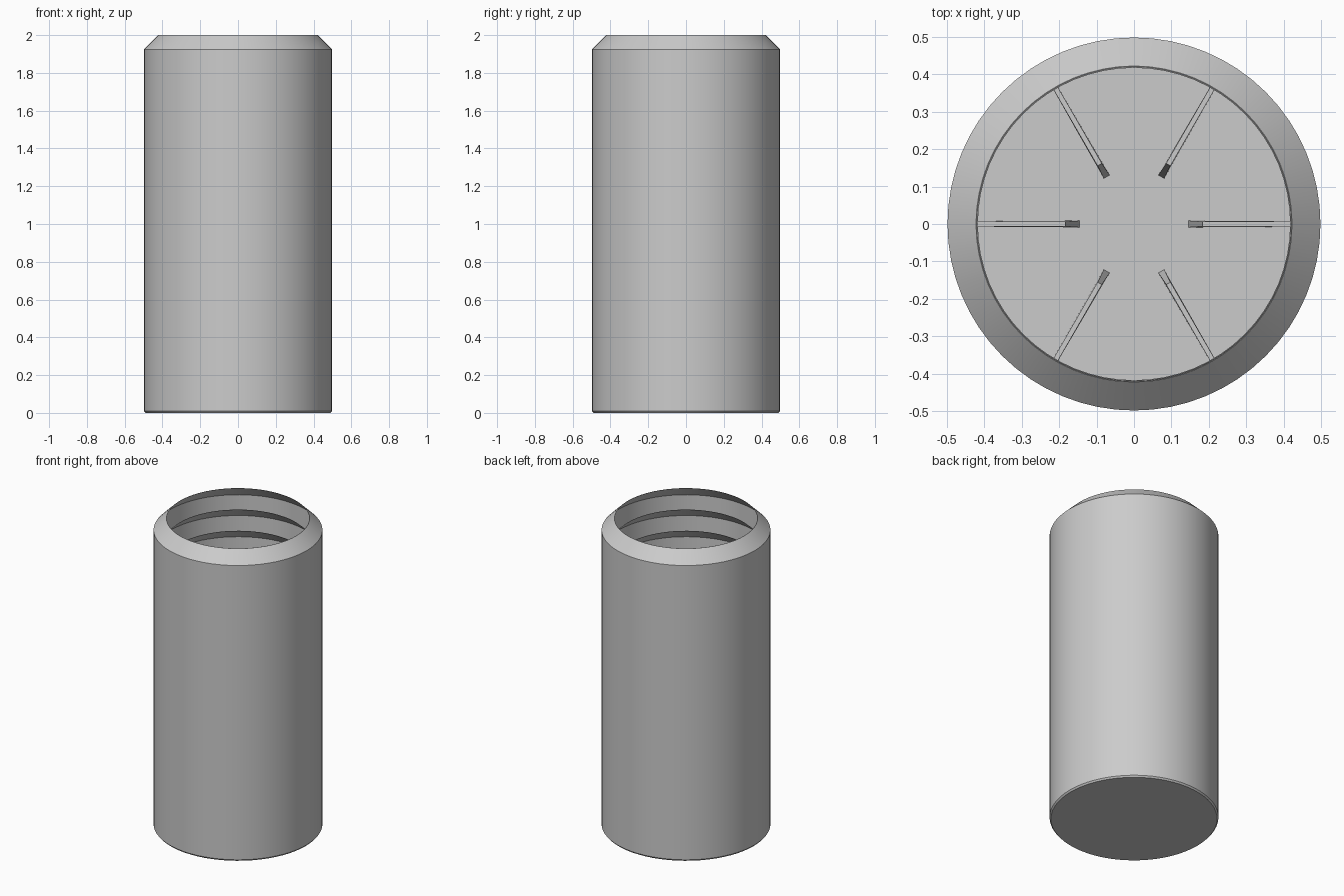
import bpy, bmesh, math
from mathutils import Matrix

cube = bpy.data.objects.get("Cube")
if cube:
    bpy.data.objects.remove(cube, do_unlink=True)

grey = bpy.data.materials.new("plain grey")
grey.use_nodes = True
colour = (0.6, 0.6, 0.6, 1)
grey.diffuse_color = colour
grey.node_tree.nodes["Principled BSDF"].inputs["Base Color"].default_value = colour

SIDES = 64
LIP, WALL, CHAMFER = 0.417, 0.49, 0.075


def finish(bm, name):
    bmesh.ops.remove_doubles(bm, verts=bm.verts, dist=0.0001)
    bmesh.ops.recalc_face_normals(bm, faces=bm.faces)
    mesh = bpy.data.meshes.new(name)
    bm.to_mesh(mesh)
    bm.free()
    mesh.materials.append(grey)
    obj = bpy.data.objects.new(name, mesh)
    bpy.context.collection.objects.link(obj)
    bpy.ops.object.select_all(action='DESELECT')
    bpy.context.view_layer.objects.active = obj
    obj.select_set(True)
    bpy.ops.object.shade_smooth_by_angle(angle=math.radians(25))
    return obj


def lathe(name, profile, closed=False):
    """Spin an (r, z) profile around the vertical axis."""
    bm = bmesh.new()
    verts = [bm.verts.new((r, 0, z)) for r, z in profile]
    pairs = list(zip(verts, verts[1:]))
    if closed:
        pairs.append((verts[-1], verts[0]))
    edges = [bm.edges.new(p) for p in pairs]
    bmesh.ops.spin(bm, geom=verts + edges, cent=(0, 0, 0), axis=(0, 0, 1),
                   angle=math.tau, steps=SIDES, use_merge=True)
    return finish(bm, name)


# Hollow body: floor, small foot bevel, wall, chamfered mouth with undercut
lathe("body", [
    (0, 0), (0.49, 0), (0.498, 0.01), (0.498, 2 - CHAMFER), (0.422, 2),
    (0.42, 2), (WALL, 2 - CHAMFER), (WALL, 0.03), (0, 0.03)])

# Stacked conical rings that rise inward from the wall
PITCH = 0.138
for i in range(1, 12):
    z = 2 - PITCH * i
    lathe(f"inner_ring_{i}", [
        (LIP, z), (WALL + 0.003, z - CHAMFER),
        (WALL + 0.003, z - CHAMFER + 0.005), (LIP + 0.002, z)], closed=True)

# Six radial fins on the floor, each with a sloped, slightly flared inner end
FIN_TOP = 0.3
for i in range(6):
    bm = bmesh.new()
    outline = [(0.145, 0.025, 0.009), (WALL, 0.025, 0.0065),
               (WALL, FIN_TOP, 0.0065), (0.183, FIN_TOP, 0.0065)]
    left, right = ([bm.verts.new((r, s * half, z)) for r, z, half in outline]
                   for s in (1, -1))
    bm.faces.new(left)
    bm.faces.new(right[::-1])
    for k in range(4):
        n = (k + 1) % 4
        bm.faces.new((left[k], right[k], right[n], left[n]))
    bm.transform(Matrix.Rotation(math.tau * i / 6, 4, 'Z'))
    finish(bm, f"fin_{i + 1}")
